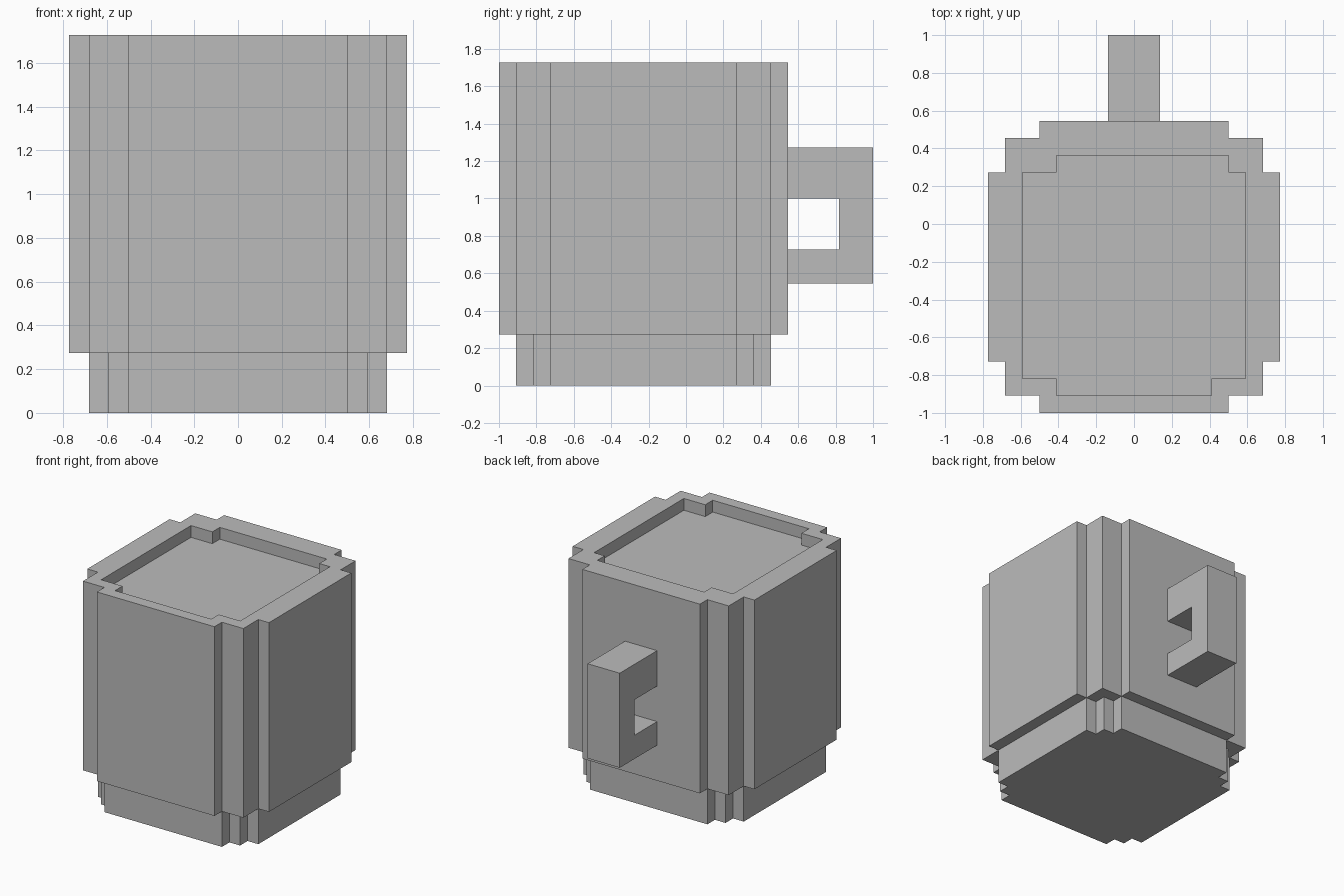
import bpy
import bmesh
from mathutils import Vector

U = 1 / 11        # edge of one block
CENTRE_Y = -2.5   # middle of the mug body, in blocks

if "Cube" in bpy.data.objects:
    bpy.data.objects.remove(bpy.data.objects["Cube"], do_unlink=True)

grey = bpy.data.materials.new("plain grey")
grey.use_nodes = True
colour = (0.5, 0.5, 0.5, 1)
grey.diffuse_color = colour
grey.node_tree.nodes["Principled BSDF"].inputs["Base Color"].default_value = colour


def prism(name, points, sweep):
    """Extrude a flat outline, given in blocks, along the sweep vector."""
    bm = bmesh.new()
    face = bm.faces.new([bm.verts.new(Vector(p) * U) for p in points])
    out = bmesh.ops.extrude_face_region(bm, geom=[face])
    moved = [v for v in out["geom"] if isinstance(v, bmesh.types.BMVert)]
    bmesh.ops.translate(bm, verts=moved, vec=Vector(sweep) * U)
    bmesh.ops.recalc_face_normals(bm, faces=bm.faces)
    mesh = bpy.data.meshes.new(name)
    bm.to_mesh(mesh)
    bm.free()
    mesh.materials.append(grey)
    obj = bpy.data.objects.new(name, mesh)
    bpy.context.collection.objects.link(obj)
    return obj


def stepped_outline(steps, z):
    """Staircase-cornered outline from the (x, y) corners of one quadrant."""
    quarter = []
    for i, (x, y) in enumerate(steps):
        if i:
            quarter.append((x, steps[i - 1][1]))
        quarter.append((x, y))
    half = quarter + [(-x, y) for x, y in reversed(quarter)]
    full = half + [(-x, -y) for x, y in half]
    return [(x, y + CENTRE_Y, z) for x, y in full]


# Foot and body, both with stepped corners
foot = prism("mug_foot", stepped_outline([(7.5, 5.5), (6.5, 6.5), (5.5, 7.5)], 0), (0, 0, 3))
body = prism("mug_body", stepped_outline([(8.5, 5.5), (7.5, 7.5), (5.5, 8.5)], 3), (0, 0, 16))

# Shallow recess in the top, leaving the rim and the drink surface
recess = [(-6.5, -9), (-4.5, -9), (-4.5, -10), (4.5, -10), (4.5, -9), (6.5, -9),
          (6.5, 3), (5.5, 3), (5.5, 4), (-4.5, 4), (-4.5, 3), (-6.5, 3)]
cutter = prism("recess_cutter", [(x, y, 18) for x, y in recess], (0, 0, 3))
cutter.hide_render = True
cut = body.modifiers.new("recess", "BOOLEAN")
cut.operation = "DIFFERENCE"
cut.solver = "EXACT"
cut.object = cutter
bpy.context.view_layer.objects.active = body
bpy.ops.object.modifier_apply(modifier=cut.name)
bpy.data.objects.remove(cutter, do_unlink=True)

# Square handle on the back
loop = [(6, 6), (11, 6), (11, 14), (6, 14), (6, 11), (9, 11), (9, 8), (6, 8)]
handle = prism("mug_handle", [(-1.5, y, z) for y, z in loop], (3, 0, 0))
